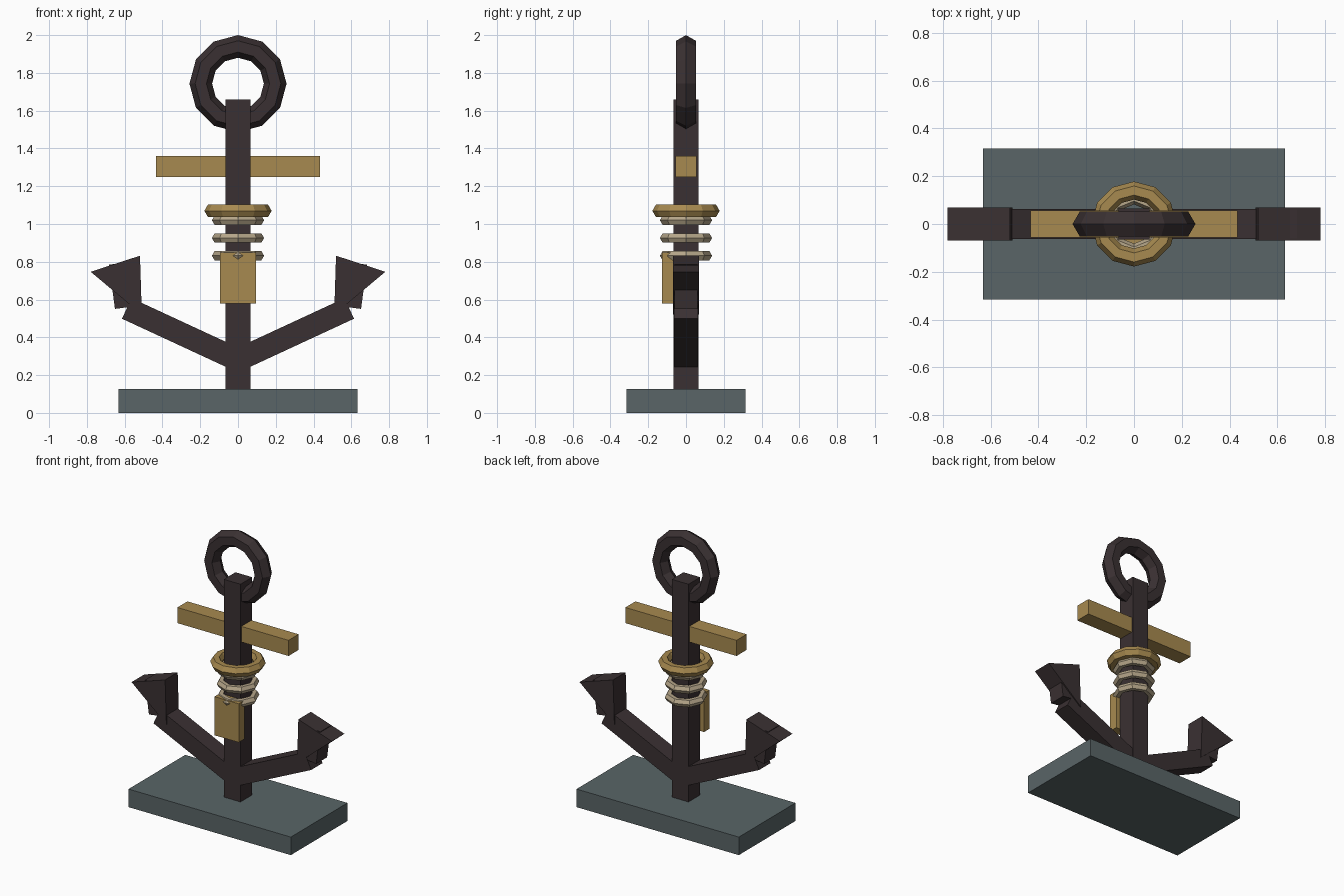
import bpy, bmesh, math
from mathutils import Vector

cube = bpy.data.objects.get("Cube")
if cube:
    bpy.data.objects.remove(cube, do_unlink=True)


def material(name, rgb):
    mat = bpy.data.materials.new(name)
    mat.use_nodes = True
    mat.diffuse_color = (*rgb, 1)
    mat.node_tree.nodes["Principled BSDF"].inputs["Base Color"].default_value = (*rgb, 1)
    return mat


IRON = material("dark_iron", (0.042, 0.030, 0.032))
SLATE = material("slate", (0.100, 0.130, 0.135))
GOLD = material("old_gold", (0.39, 0.255, 0.08))
ROPE = material("rope_beige", (0.47, 0.385, 0.255))


def prism(name, outline, y0, y1, mat):
    """Extrude an (x, z) outline from y0 to y1."""
    bm = bmesh.new()
    face = bm.faces.new([bm.verts.new((x, y0, z)) for x, z in outline])
    out = bmesh.ops.extrude_face_region(bm, geom=[face])["geom"]
    moved = [v for v in out if isinstance(v, bmesh.types.BMVert)]
    bmesh.ops.translate(bm, vec=(0, y1 - y0, 0), verts=moved)
    bmesh.ops.recalc_face_normals(bm, faces=bm.faces)
    mesh = bpy.data.meshes.new(name)
    bm.to_mesh(mesh)
    bm.free()
    obj = bpy.data.objects.new(name, mesh)
    mesh.materials.append(mat)
    bpy.context.collection.objects.link(obj)
    return obj


def box(name, half_x, z0, z1, y0, y1, mat):
    outline = [(-half_x, z0), (half_x, z0), (half_x, z1), (-half_x, z1)]
    return prism(name, outline, y0, y1, mat)


def bar(start, end, width):
    """Outline of a straight bar between two (x, z) points."""
    a, b = Vector(start), Vector(end)
    d = (b - a).normalized()
    n = Vector((-d.y, d.x)) * width / 2
    return [tuple(p) for p in (a - n, b - n, b + n, a + n)]


def torus(name, z, major, minor, segments, mat, tilt=0):
    bpy.ops.mesh.primitive_torus_add(
        location=(0, 0, z), rotation=(tilt, 0, 0), major_radius=major,
        minor_radius=minor, major_segments=segments, minor_segments=6)
    obj = bpy.context.object
    obj.name = name
    obj.data.materials.append(mat)
    for poly in obj.data.polygons:
        poly.use_smooth = False


# Base, shank, crossbar and hanging plate
box("base", 0.632, 0, 0.127, -0.315, 0.315, SLATE)
box("shank", 0.065, 0.12, 1.66, -0.065, 0.065, IRON)
box("crossbar", 0.433, 1.25, 1.36, -0.056, 0.056, GOLD)
box("plate", 0.095, 0.578, 0.85, -0.127, -0.065, GOLD)

# Top ring, collar and rope wraps
torus("top_ring", 1.743, 0.197, 0.06, 12, IRON, math.pi / 2)
torus("collar", 1.07, 0.14, 0.038, 12, GOLD)
for i, z in enumerate((0.832, 0.926, 1.02)):
    torus(f"rope_wrap_{i + 1}", z, 0.11, 0.028, 8, ROPE)

# Arms with mirrored flukes
for side, s in (("left", 1), ("right", -1)):
    parts = (
        ("arm", bar((0, 0.28), (0.589, 0.553), 0.12), 0.063),
        ("fluke_block", bar((0.587, 0.559), (0.618, 0.793), 0.13), 0.061),
        ("fluke", [(0.519, 0.832), (0.509, 0.52), (0.78, 0.747)], 0.07),
    )
    for name, outline, depth in parts:
        prism(f"{side}_{name}", [(s * x, z) for x, z in outline], -depth, depth, IRON)
